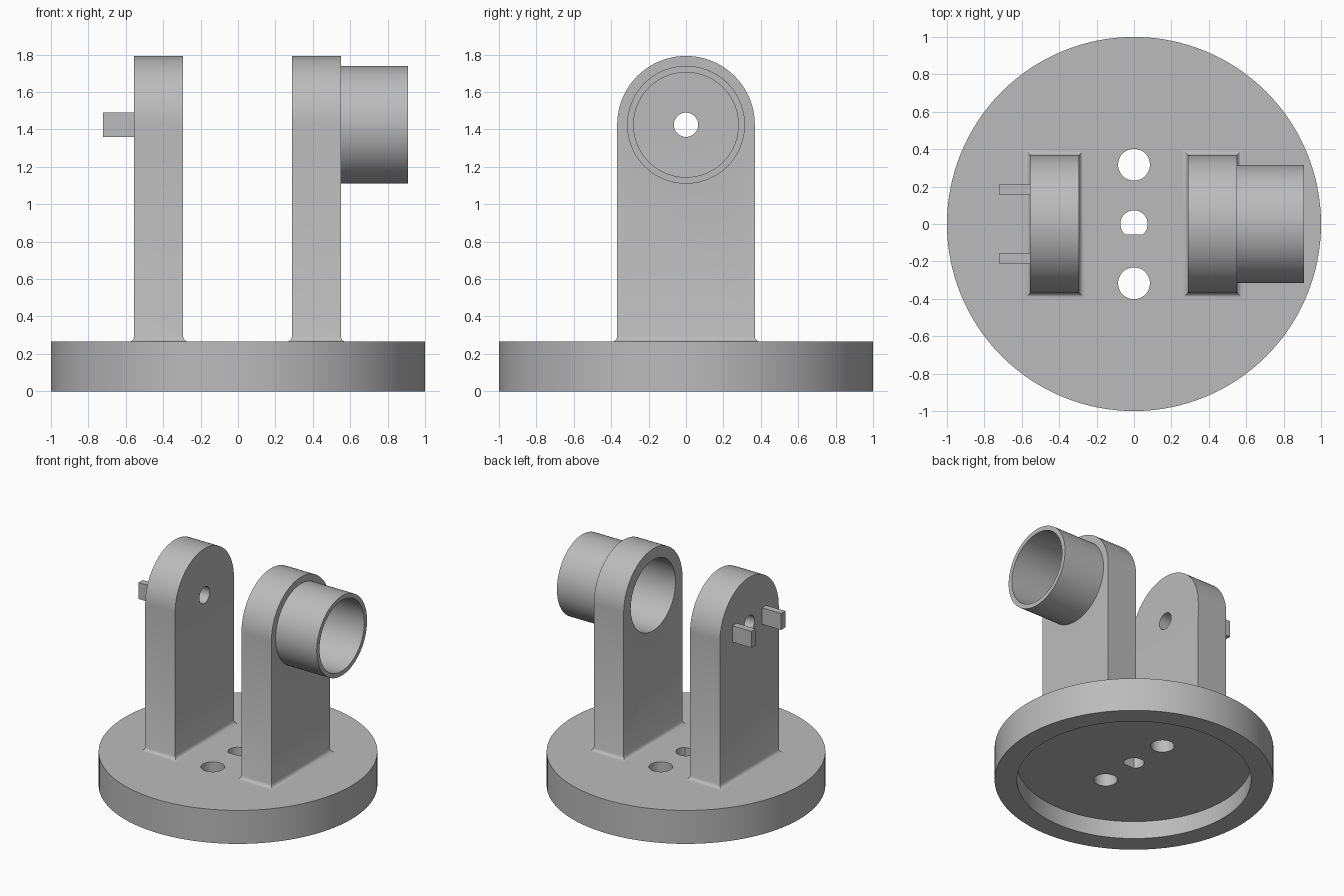
import bpy, bmesh
from math import pi, sin, cos
from mathutils import Matrix

cube = bpy.data.objects.get("Cube")
if cube:
    bpy.data.objects.remove(cube, do_unlink=True)

grey = bpy.data.materials.new("plain_grey")
grey.use_nodes = True
colour = (0.5, 0.5, 0.5, 1)
grey.diffuse_color = colour
grey.node_tree.nodes["Principled BSDF"].inputs["Base Color"].default_value = colour

BASE_TOP, AXIS_Z, HALF_W, FILLET = 0.265, 1.425, 0.368, 0.03
TO_X = Matrix.Rotation(pi / 2, 4, 'Y')


def finish(name, bm):
    bmesh.ops.recalc_face_normals(bm, faces=bm.faces)
    mesh = bpy.data.meshes.new(name)
    bm.to_mesh(mesh)
    bm.free()
    mesh.materials.append(grey)
    ob = bpy.data.objects.new(name, mesh)
    bpy.context.collection.objects.link(ob)
    return ob


def cylinder(name, radius, start, end, centre=(0, 0), along_x=False, segments=96):
    """Cylinder from start to end on z, or on x at the pivot axis height."""
    bm = bmesh.new()
    bmesh.ops.create_cone(bm, cap_ends=True, segments=segments,
                          radius1=radius, radius2=radius, depth=end - start)
    mid = (start + end) / 2
    if along_x:
        place = Matrix.Translation((mid, 0, AXIS_Z)) @ TO_X
    else:
        place = Matrix.Translation((centre[0], centre[1], mid))
    bm.transform(place)
    return finish(name, bm)


def box(name, x, y, z):
    bm = bmesh.new()
    bmesh.ops.create_cube(bm, size=1)
    for v in bm.verts:
        v.co = [lo + (c + 0.5) * (hi - lo) for c, (lo, hi) in zip(v.co, (x, y, z))]
    return finish(name, bm)


def activate(ob):
    bpy.ops.object.select_all(action='DESELECT')
    ob.select_set(True)
    bpy.context.view_layer.objects.active = ob


def combine(ob, other, operation):
    activate(ob)
    mod = ob.modifiers.new("combine", 'BOOLEAN')
    mod.operation, mod.object, mod.solver = operation, other, 'EXACT'
    bpy.ops.object.modifier_apply(modifier=mod.name)
    bpy.data.objects.remove(other, do_unlink=True)


def upright(name, x0, x1):
    """Round-topped plate standing on a mitred concave fillet."""
    bm = bmesh.new()
    steps = 48
    outline = [(-HALF_W, BASE_TOP - 0.02), (HALF_W, BASE_TOP - 0.02)]
    outline += [(HALF_W * cos(pi * i / steps), AXIS_Z + HALF_W * sin(pi * i / steps))
                for i in range(steps + 1)]
    face = bm.faces.new([bm.verts.new((x0, y, z)) for y, z in outline])
    swept = bmesh.ops.extrude_face_region(bm, geom=[face])["geom"]
    moved = [g for g in swept if isinstance(g, bmesh.types.BMVert)]
    bmesh.ops.translate(bm, verts=moved, vec=(x1 - x0, 0, 0))
    plate = finish(name, bm)

    # Fillet skirt: rectangles shrinking along a quarter arc
    bm = bmesh.new()
    arc = [(FILLET, BASE_TOP - 0.01)]
    arc += [(FILLET * (1 - sin(a)), BASE_TOP + FILLET * (1 - cos(a)))
            for a in (pi / 2 * i / 8 for i in range(8))]
    arc.append((-0.002, BASE_TOP + FILLET))
    rings = []
    for off, z in arc:
        w = HALF_W + off
        rings.append([bm.verts.new((x, y, z)) for x, y in (
            (x0 - off, -w), (x1 + off, -w), (x1 + off, w), (x0 - off, w))])
    for low, high in zip(rings, rings[1:]):
        for i in range(4):
            j = (i + 1) % 4
            bm.faces.new((low[i], low[j], high[j], high[i]))
    bm.faces.new(rings[0])
    bm.faces.new(rings[-1])
    combine(plate, finish("fillet_skirt", bm), 'UNION')
    return plate


# Round base with a recessed underside
base = cylinder("round_base", 1, 0, BASE_TOP, segments=128)
combine(base, cylinder("recess_cutter", 0.84, -0.1, 0.14, segments=128), 'DIFFERENCE')
for y in (-0.317, 0.317):
    combine(base, cylinder("bolt_cutter", 0.085, -0.1, 0.5, (0, y), segments=48), 'DIFFERENCE')

# D-shaped centre hole
shaft = cylinder("shaft_cutter", 0.073, -0.1, 0.5, segments=48)
combine(shaft, box("flat_cutter", (-0.2, 0.2), (-0.2, -0.055), (-0.2, 0.6)), 'DIFFERENCE')
combine(base, shaft, 'DIFFERENCE')

# Upright with a small pivot hole
pivot = upright("pivot_upright", -0.555, -0.293)
combine(pivot, cylinder("pivot_cutter", 0.065, -0.8, -0.1, along_x=True, segments=48), 'DIFFERENCE')

# Upright with a tube, bored right through
bearing = upright("tube_upright", 0.288, 0.55)
combine(bearing, cylinder("tube", 0.315, 0.42, 0.91, along_x=True), 'UNION')
combine(bearing, cylinder("bore_cutter", 0.28, 0.1, 1.1, along_x=True), 'DIFFERENCE')

# Two tabs on the outside of the pivot upright
tabs = [box(f"{side}_tab", (-0.722, -0.545), (y - 0.026, y + 0.026), (1.36, 1.49))
        for side, y in (("front", -0.185), ("back", 0.185))]

for ob in [base, pivot, bearing] + tabs:
    activate(ob)
    bpy.ops.object.shade_smooth_by_angle(angle=pi / 6)
